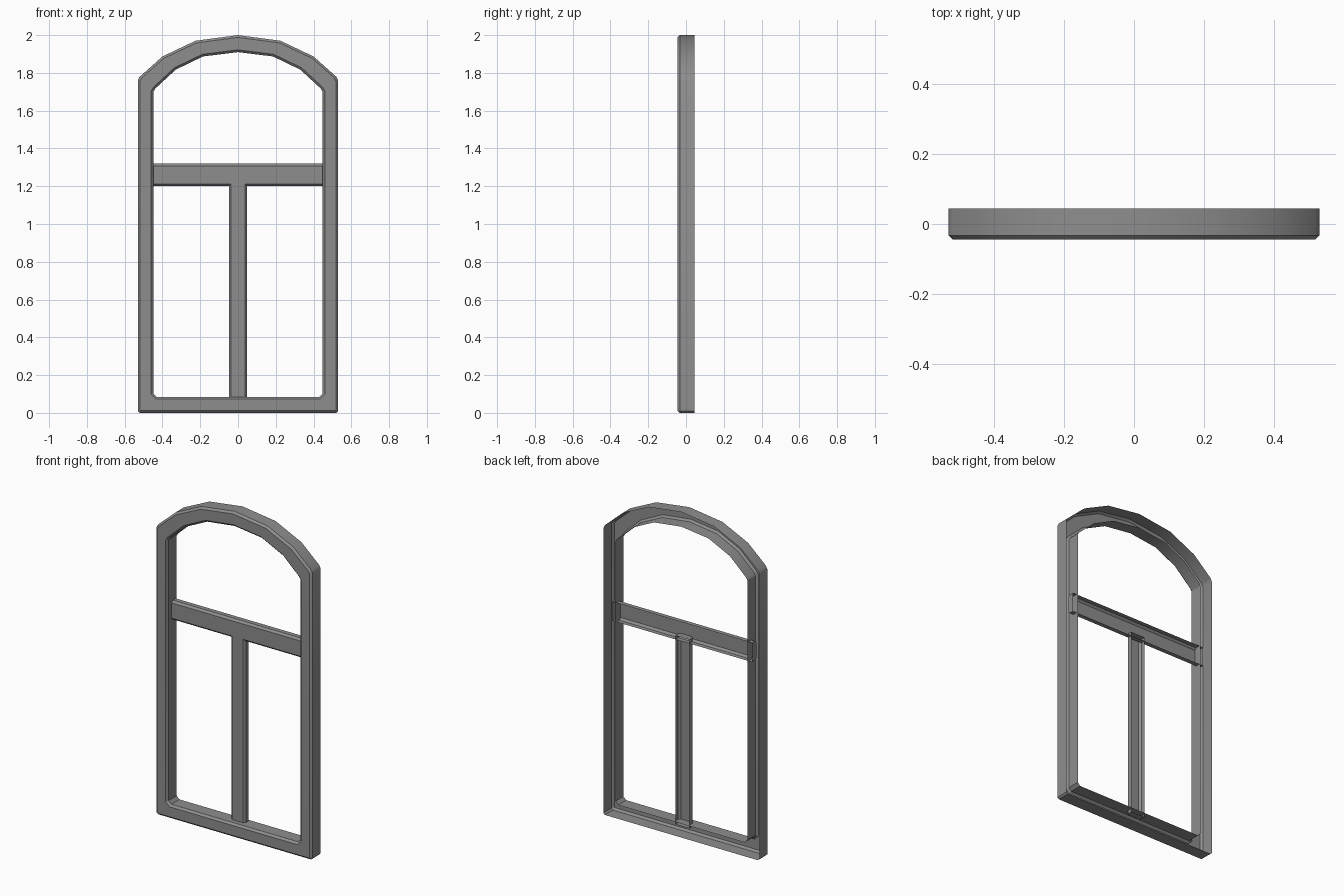
import bpy
import math
from mathutils import Vector

cube = bpy.data.objects.get("Cube")
if cube:
    bpy.data.objects.remove(cube, do_unlink=True)

# One grey for the whole window
grey = bpy.data.materials.new("mid_grey")
grey.use_nodes = True
colour = (0.27, 0.27, 0.27, 1)
grey.diffuse_color = colour
grey.node_tree.nodes["Principled BSDF"].inputs["Base Color"].default_value = colour

FRONT, BACK, BEVEL = -0.045, 0.045, 0.012


def mirrored(half):
    """Close a right-hand half outline whose last point is on x = 0."""
    return half + [(-x, z) for x, z in reversed(half[:-1])]


def offset(loop, d):
    """Move a counter-clockwise outline inwards by d with mitred corners."""
    pts = [Vector(p) for p in loop]
    result = []
    for i, p in enumerate(pts):
        a = (p - pts[i - 1]).normalized()
        b = (pts[(i + 1) % len(pts)] - p).normalized()
        na, nb = Vector((-a.y, a.x)), Vector((-b.y, b.x))
        result.append(tuple(p + (na + nb) * d / (1 + na.dot(nb))))
    return result


def finish(name, verts, faces):
    mesh = bpy.data.meshes.new(name)
    mesh.from_pydata(verts, [], faces)
    mesh.materials.append(grey)
    obj = bpy.data.objects.new(name, mesh)
    bpy.context.collection.objects.link(obj)
    bpy.ops.object.select_all(action='DESELECT')
    obj.select_set(True)
    bpy.context.view_layer.objects.active = obj
    bpy.ops.object.shade_smooth_by_angle(angle=math.radians(30))
    return obj


def skin(name, rings, cap=False):
    """Join (outline, y) rings in order, optionally capping the last one."""
    n = len(rings[0][0])
    verts = [(x, y, z) for loop, y in rings for x, z in loop]
    faces = [(r * n + i, r * n + (i + 1) % n,
              (r + 1) * n + (i + 1) % n, (r + 1) * n + i)
             for r in range(len(rings) - 1) for i in range(n)]
    if cap:
        faces.append(tuple(range((len(rings) - 1) * n, len(rings) * n)))
    return finish(name, verts, faces)


# Arched frame: a bevelled shell, open at the back
outer = mirrored([(0.52, 0), (0.53, 0.01), (0.53, 1.76), (0.52, 1.78),
                  (0.40, 1.887), (0.225, 1.97), (0, 2)])
inner = mirrored([(0.43, 0.085), (0.448, 0.103), (0.448, 1.70), (0.438, 1.717),
                  (0.33, 1.817), (0.185, 1.887), (0, 1.91)])
skin("arched_frame", [
    (outer, BACK), (outer, FRONT + BEVEL), (offset(outer, BEVEL), FRONT),
    (offset(inner, -BEVEL), FRONT), (inner, FRONT + BEVEL), (inner, BACK)])


def channel(name, half_length, half_width, vertical, centre):
    """Bevelled open-backed bar with flat closed ends."""
    front, back, b = -0.005, 0.035, BEVEL
    section = [(-half_width, back), (-half_width, front + b),
               (-half_width + b, front), (half_width - b, front),
               (half_width, front + b), (half_width, back)]
    verts = []
    for end in (-half_length, half_length):
        for w, y in section:
            verts.append((w, y, centre + end) if vertical else (end, y, centre - w))
    n = len(section)
    faces = [(i, i + 1, n + i + 1, n + i) for i in range(n - 1)]
    faces += [tuple(reversed(range(n))), tuple(range(n, 2 * n))]
    return finish(name, verts, faces)


# Cross bar and centre post, their ends buried in the surrounding channels
channel("cross_bar", 0.475, 0.059, False, 1.26)
channel("centre_post", 0.58, 0.048, True, 0.645)
